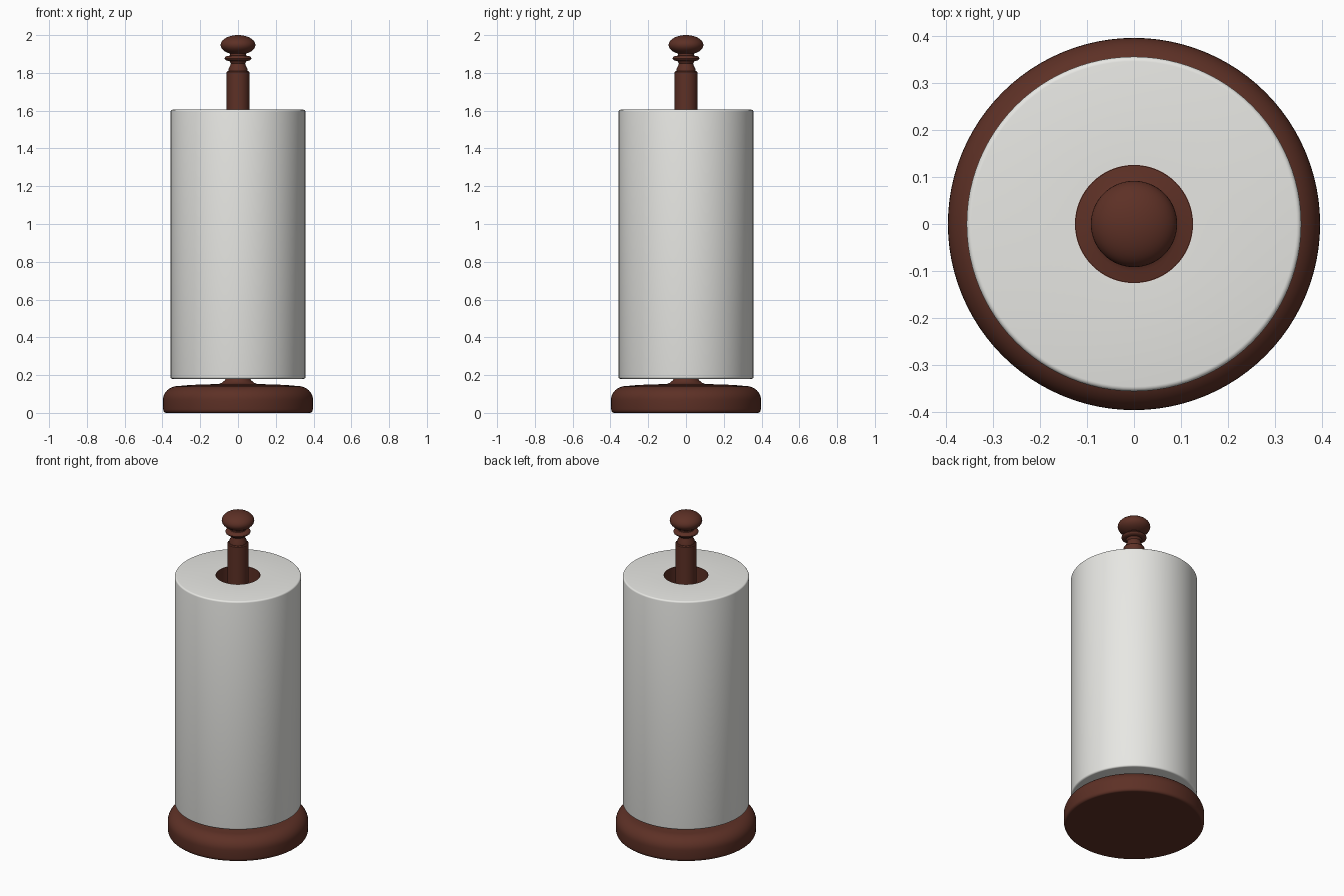
import bpy, bmesh, math

cube = bpy.data.objects.get("Cube")
if cube:
    bpy.data.objects.remove(cube, do_unlink=True)


def make_material(name, colour):
    mat = bpy.data.materials.new(name)
    mat.use_nodes = True
    mat.diffuse_color = colour
    node = next(n for n in mat.node_tree.nodes if n.type == 'BSDF_PRINCIPLED')
    node.inputs["Base Color"].default_value = colour
    node.inputs["Roughness"].default_value = 0.6
    return mat


wood = make_material("dark_red_wood", (0.11, 0.03, 0.019, 1))
paper = make_material("white_paper", (0.8, 0.8, 0.77, 1))


def lathe(name, profile, mat, closed=False, steps=96):
    """Spin a (radius, height) profile around the z axis."""
    bm = bmesh.new()
    verts = [bm.verts.new((r, 0, z)) for r, z in profile]
    pairs = list(zip(verts, verts[1:]))
    if closed:
        pairs.append((verts[-1], verts[0]))
    edges = [bm.edges.new(p) for p in pairs]
    bmesh.ops.spin(bm, geom=verts + edges, cent=(0, 0, 0), axis=(0, 0, 1),
                   angle=math.tau, steps=steps, use_duplicate=False)
    bmesh.ops.remove_doubles(bm, verts=bm.verts, dist=0.0002)
    bmesh.ops.recalc_face_normals(bm, faces=bm.faces)
    mesh = bpy.data.meshes.new(name)
    bm.to_mesh(mesh)
    bm.free()
    mesh.materials.append(mat)
    obj = bpy.data.objects.new(name, mesh)
    bpy.context.collection.objects.link(obj)
    bpy.ops.object.select_all(action='DESELECT')
    obj.select_set(True)
    bpy.context.view_layer.objects.active = obj
    bpy.ops.object.shade_smooth_by_angle(angle=math.radians(35))
    return obj


def arc(r, z, rx, rz, start, end, n=8):
    """Points on an elliptical arc, angles in degrees."""
    angles = [math.radians(start + (end - start) * i / n) for i in range(n + 1)]
    return [(r + rx * math.cos(a), z + rz * math.sin(a)) for a in angles]


# Rounded foot with a raised collar around the pole
foot = [(0, 0), (0.38, 0)]
foot += arc(0.382, 0.02, 0.014, 0.02, -90, 0, 4)
foot += [(0.397, 0.05)]
foot += arc(0.317, 0.07, 0.08, 0.072, 0, 90, 10)
foot += [(0.25, 0.148), (0.2, 0.15), (0.1, 0.153), (0.085, 0.16),
         (0.07, 0.172), (0.062, 0.19), (0, 0.19)]
lathe("base", foot, wood)

# Upright pole
lathe("pole", [(0, 0.15), (0.06, 0.15), (0.06, 1.805), (0.055, 1.81), (0, 1.81)], wood)

# Turned finial: neck, ring and ball knob
finial = [(0, 1.8), (0.05, 1.8), (0.049, 1.822), (0.04, 1.84), (0.038, 1.85)]
finial += arc(0.045, 1.877, 0.026, 0.014, -90, 90, 8)
finial += [(0.043, 1.893)]
finial += arc(0, 1.948, 0.092, 0.052, -62, 90, 20)
lathe("finial", finial, wood)

# Paper roll with softened rims and an open middle
bevel = 0.01
rim = 0.357 - bevel
roll = [(0.126, 0.18)]
roll += arc(rim, 0.18 + bevel, bevel, bevel, -90, 0, 4)
roll += arc(rim, 1.605 - bevel, bevel, bevel, 0, 90, 4)
roll += [(0.126, 1.605)]
lathe("paper_roll", roll, paper, closed=True)

# Brown tube lining the middle of the roll
lathe("roll_core", [(0.124, 0.18), (0.127, 0.18), (0.127, 1.605), (0.124, 1.605)],
      wood, closed=True)
